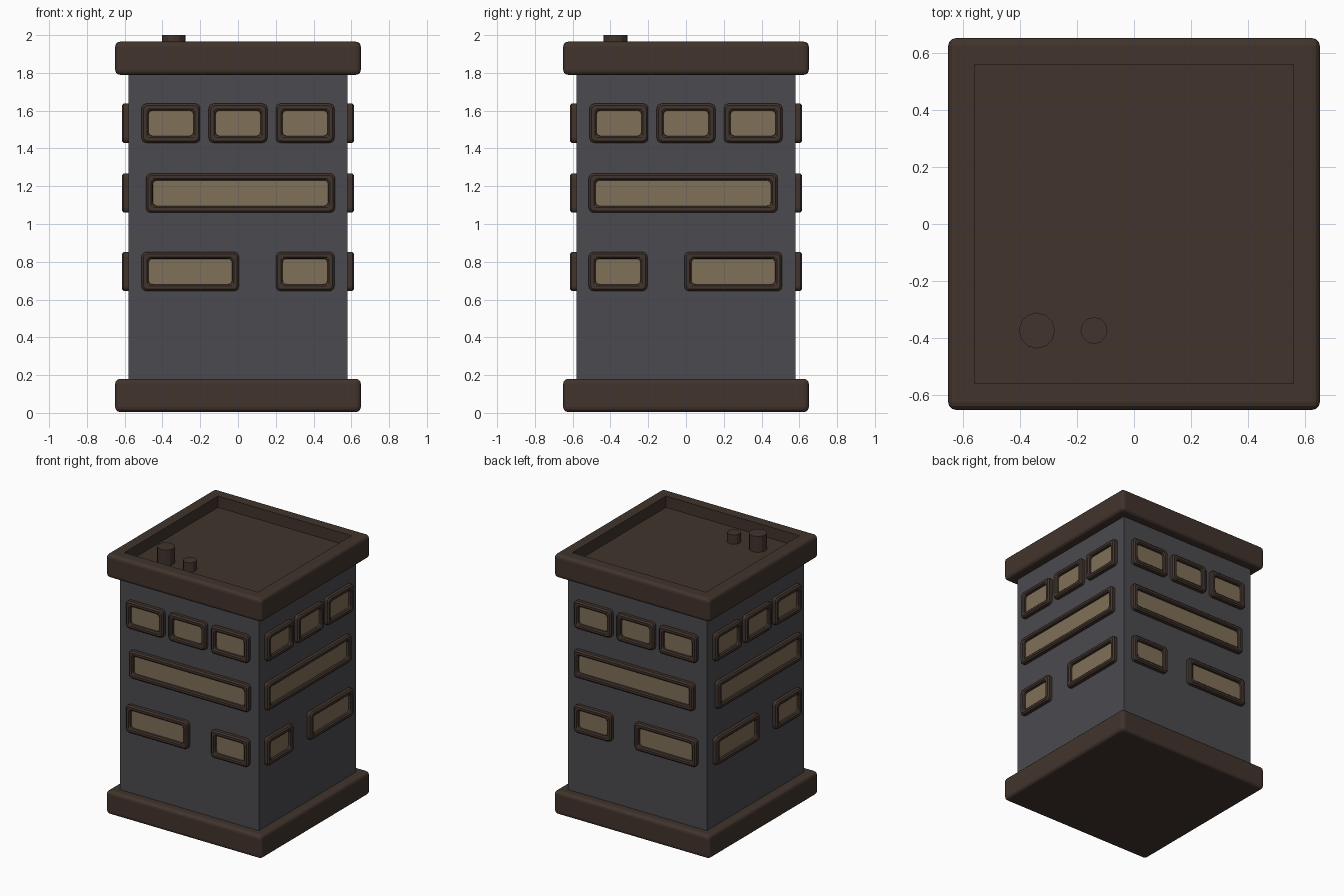
import bpy, bmesh, math
from mathutils import Matrix

if "Cube" in bpy.data.objects:
    bpy.data.objects.remove(bpy.data.objects["Cube"])


def material(name, rgb):
    m = bpy.data.materials.new(name)
    m.diffuse_color = (*rgb, 1)
    m.use_nodes = True
    m.node_tree.nodes["Principled BSDF"].inputs["Base Color"].default_value = m.diffuse_color
    return m


BROWN = material("dark brown trim", (0.054, 0.034, 0.026))
GREY = material("slate grey wall", (0.07, 0.07, 0.08))
GLASS = material("tan window", (0.216, 0.162, 0.098))


def finish(bm, name, *mats):
    bmesh.ops.recalc_face_normals(bm, faces=bm.faces)
    me = bpy.data.meshes.new(name)
    bm.to_mesh(me)
    bm.free()
    for m in mats:
        me.materials.append(m)
    ob = bpy.data.objects.new(name, me)
    bpy.context.collection.objects.link(ob)
    return ob


def box(half, z0, z1, bevel=0):
    bm = bmesh.new()
    bmesh.ops.create_cube(bm, size=1, matrix=Matrix.Translation((0, 0, (z0 + z1) / 2))
                          @ Matrix.Diagonal((2 * half, 2 * half, z1 - z0, 1)))
    if bevel:
        bmesh.ops.bevel(bm, geom=bm.edges[:], offset=bevel, segments=3,
                        profile=0.5, affect='EDGES')
    return bm


# Walls and base slab
finish(box(0.58, 0.1, 1.85), "walls", GREY)
finish(box(0.65, 0.005, 0.18, 0.025), "base_slab", BROWN)

# Roof slab with sunken deck
bm = box(0.65, 1.79, 1.965, 0.025)
bm.normal_update()
top = max((f for f in bm.faces if f.normal.z > 0.99), key=lambda f: f.calc_area())
bmesh.ops.inset_region(bm, faces=[top], thickness=0.095)
bmesh.ops.inset_region(bm, faces=[top], thickness=0.0005)
for v in top.verts:
    v.co.z = 1.88
finish(bm, "roof_slab", BROWN)

# Roof pipes
for name, x, r, z1 in (("large_pipe", -0.34, 0.063, 2.0), ("small_pipe", -0.14, 0.047, 1.95)):
    bm = bmesh.new()
    bmesh.ops.create_cone(bm, cap_ends=True, segments=12, radius1=r, radius2=r, depth=z1 - 1.86,
                          matrix=Matrix.Translation((x, -0.373, (z1 + 1.86) / 2)))
    finish(bm, name, BROWN)


def rounded_rect(u0, u1, z0, z1, r, seg=3):
    pts = []
    corners = ((u1 - r, z1 - r), (u0 + r, z1 - r), (u0 + r, z0 + r), (u1 - r, z0 + r))
    for i, (cu, cz) in enumerate(corners):
        for k in range(seg + 1):
            a = math.pi / 2 * (i + k / seg)
            pts.append((cu + r * math.cos(a), cz + r * math.sin(a)))
    return pts


def window(name, u0, u1, z0, z1, turn):
    # Frame is a stack of rounded rings: inset, distance from centre, corner radius
    bm = bmesh.new()
    rings = []
    for ins, d, r in ((0, 0.57, 0.025), (0, 0.605, 0.025), (0.01, 0.615, 0.02),
                      (0.027, 0.615, 0.018), (0.035, 0.607, 0.022), (0.036, 0.592, 0.022)):
        pts = rounded_rect(u0 + ins, u1 - ins, z0 + ins, z1 - ins, r)
        rings.append([bm.verts.new((u, -d, z)) for u, z in pts])
    n = len(rings[0])
    for a, b in zip(rings, rings[1:]):
        for i in range(n):
            j = (i + 1) % n
            bm.faces.new((a[i], a[j], b[j], b[i]))
    bm.faces.new(rings[0])
    bm.faces.new(rings[-1]).material_index = 1
    bmesh.ops.rotate(bm, verts=bm.verts, cent=(0, 0, 0),
                     matrix=Matrix.Rotation(math.radians(turn), 3, 'Z'))
    finish(bm, name, BROWN, GLASS)


# Windows: spans along x for front/back, along y for the sides
ROW_TOP = [(-0.51, -0.2), (-0.155, 0.155), (0.2, 0.51)]
FRONT = [(1.43, ROW_TOP), (1.06, [(-0.487, 0.513)]), (0.645, [(-0.51, 0.005), (0.2, 0.51)])]
SIDE = [(1.43, ROW_TOP), (1.06, [(-0.515, 0.485)]), (0.645, [(-0.515, -0.205), (-0.008, 0.508)])]

for wall, turn, rows, flip in (("front", 0, FRONT, 1), ("right", 90, SIDE, 1),
                               ("back", 180, FRONT, -1), ("left", 270, SIDE, -1)):
    for r, (z, spans) in enumerate(rows):
        for c, span in enumerate(spans):
            u0, u1 = sorted(flip * s for s in span)
            window(f"{wall}_window_{r + 1}_{c + 1}", u0, u1, z, z + 0.207, turn)
